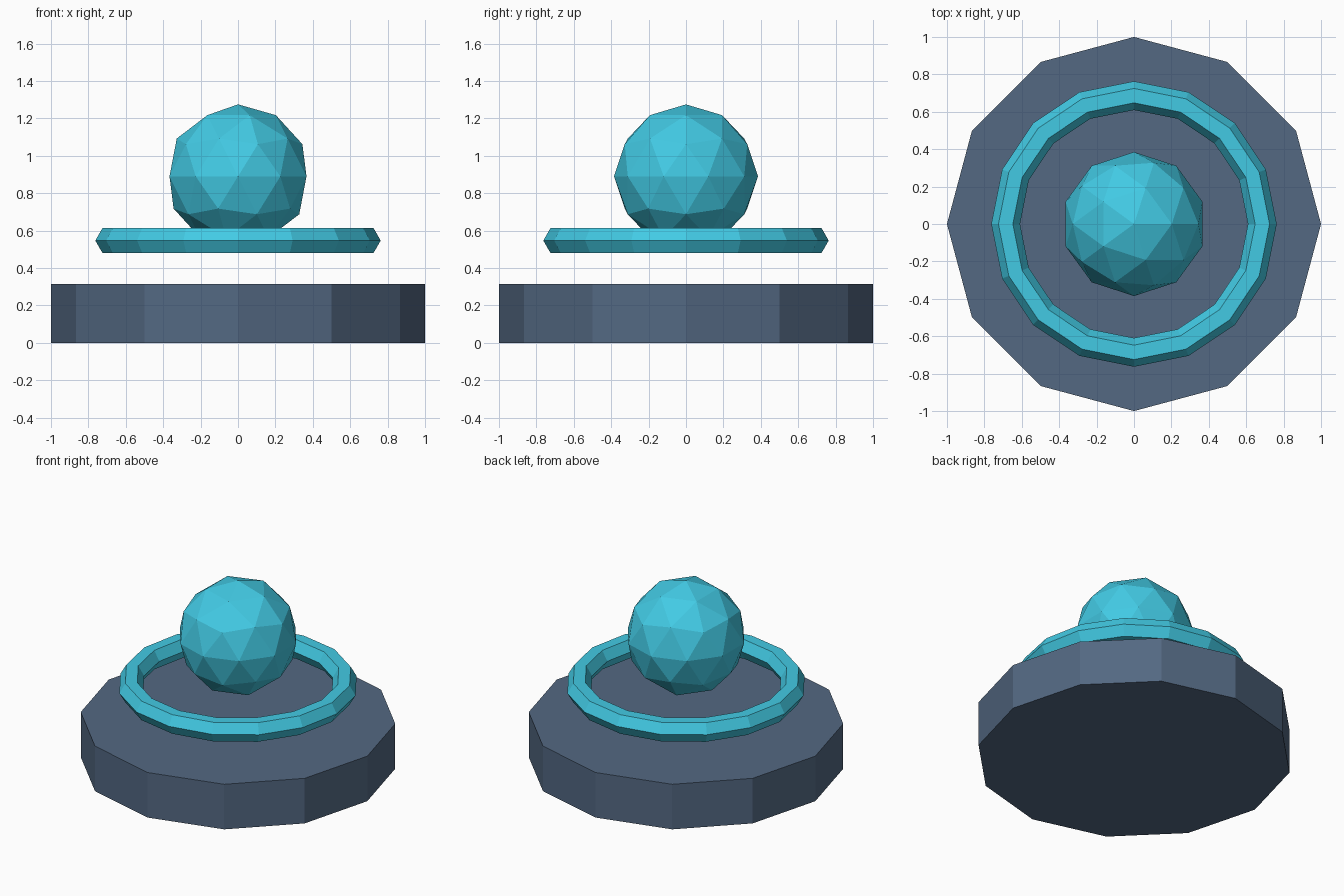
import bpy

if "Cube" in bpy.data.objects:
    bpy.data.objects.remove(bpy.data.objects["Cube"])


def srgb(r, g, b):
    def lin(c):
        c /= 255
        return c / 12.92 if c <= 0.04045 else ((c + 0.055) / 1.055) ** 2.4
    return (lin(r), lin(g), lin(b), 1.0)


def material(name, colour):
    m = bpy.data.materials.new(name)
    m.diffuse_color = colour
    m.use_nodes = True
    m.node_tree.nodes["Principled BSDF"].inputs["Base Color"].default_value = m.diffuse_color
    return m


slate = material("slate_blue", srgb(83, 104, 130))
cyan = material("bright_cyan", srgb(66, 202, 228))


def finish(name, mat):
    ob = bpy.context.object
    ob.name = name
    ob.data.materials.append(mat)
    bpy.ops.object.shade_flat()


# Twelve-sided pedestal
HEIGHT = 0.315
bpy.ops.mesh.primitive_cylinder_add(vertices=12, radius=1.0, depth=HEIGHT,
                                    location=(0, 0, HEIGHT / 2))
finish("pedestal", slate)

# Floating ring with a hexagonal section
bpy.ops.mesh.primitive_torus_add(major_segments=16, minor_segments=6,
                                 major_radius=0.686, minor_radius=0.077,
                                 location=(0, 0, 0.547))
finish("floating_ring", cyan)

# Faceted orb hovering in the ring
bpy.ops.mesh.primitive_ico_sphere_add(subdivisions=2, radius=0.385,
                                      location=(0, 0, 0.89))
finish("orb", cyan)
